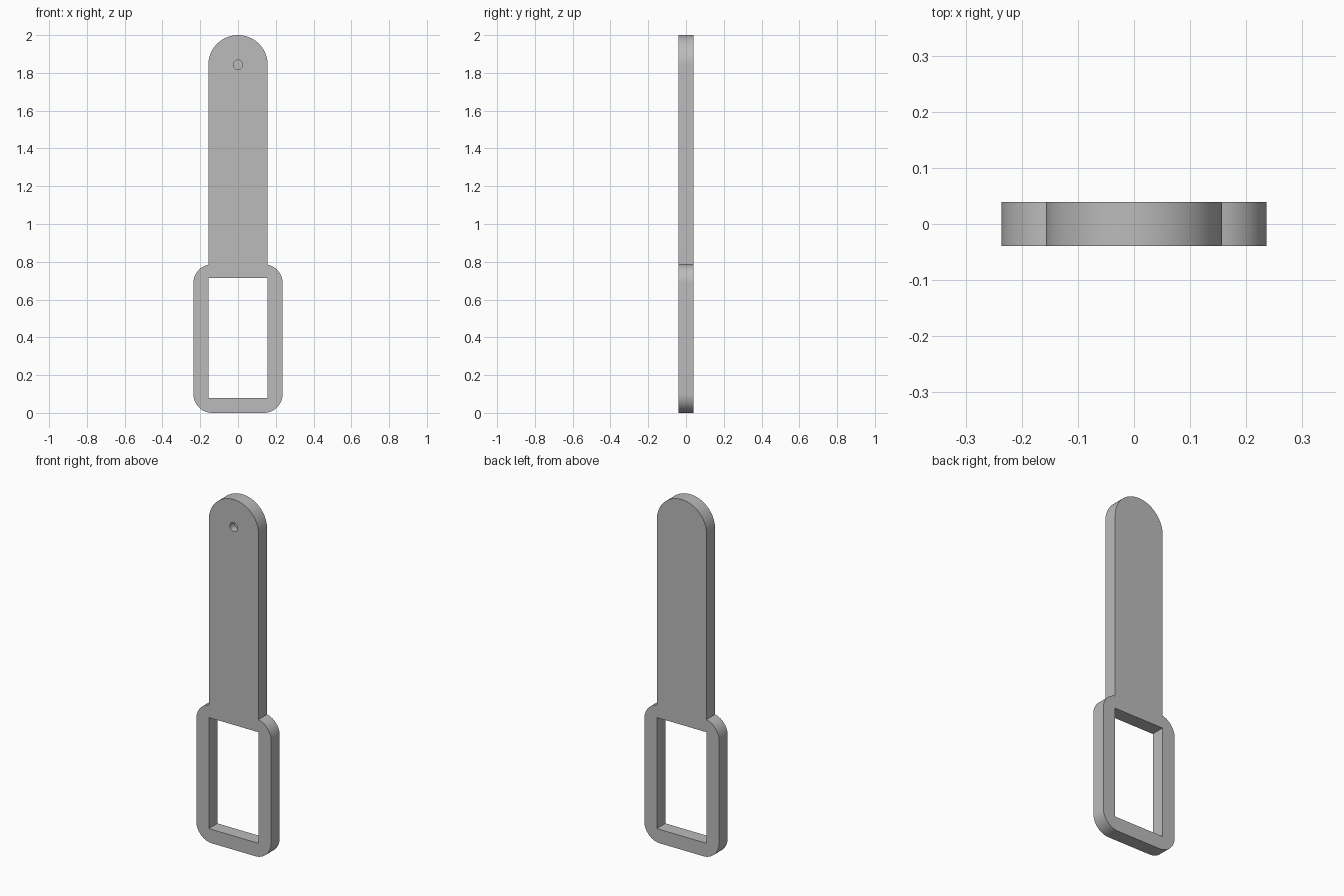
import bpy
import bmesh
from math import sin, cos, pi, sqrt, radians

if "Cube" in bpy.data.objects:
    bpy.data.objects.remove(bpy.data.objects["Cube"], do_unlink=True)

HALF_DEPTH = 0.039
STRAP_HALF, STRAP_TOP = 0.157, 2.0
FRAME_HALF, FRAME_TOP, CORNER = 0.236, 0.787, 0.1
OPEN_BOTTOM, OPEN_TOP = 0.079, 0.713
HOLE_RADIUS, HOLE_DEPTH = 0.025, 0.04

grey = bpy.data.materials.new("grey")
grey.use_nodes = True
colour = (0.5, 0.5, 0.5, 1)
grey.diffuse_color = colour
grey.node_tree.nodes["Principled BSDF"].inputs["Base Color"].default_value = colour


def arc(cx, cz, r, start, end, steps):
    """Points along an arc in the xz plane, angles in degrees."""
    angles = [radians(start + (end - start) * i / steps) for i in range(steps + 1)]
    return [(cx + r * cos(a), cz + r * sin(a)) for a in angles]


def slab(name, outline, y0, y1):
    """Extrude an xz outline from y0 to y1."""
    bm = bmesh.new()
    face = bm.faces.new([bm.verts.new((x, y0, z)) for x, z in outline])
    out = bmesh.ops.extrude_face_region(bm, geom=[face])
    verts = [v for v in out["geom"] if isinstance(v, bmesh.types.BMVert)]
    bmesh.ops.translate(bm, verts=verts, vec=(0, y1 - y0, 0))
    bmesh.ops.recalc_face_normals(bm, faces=bm.faces)
    mesh = bpy.data.meshes.new(name)
    bm.to_mesh(mesh)
    bm.free()
    mesh.materials.append(grey)
    obj = bpy.data.objects.new(name, mesh)
    bpy.context.collection.objects.link(obj)
    return obj


# Right half of the outline: rounded frame, then strap with a round end
inset = FRAME_HALF - CORNER
joint = FRAME_TOP - CORNER + sqrt(CORNER**2 - (STRAP_HALF - inset) ** 2)
half = arc(inset, CORNER, CORNER, -90, 0, 16)
half += [p for p in arc(inset, FRAME_TOP - CORNER, CORNER, 0, 90, 16) if p[0] > STRAP_HALF + 0.001]
half.append((STRAP_HALF, joint))
tip_z = STRAP_TOP - STRAP_HALF
half += arc(0, tip_z, STRAP_HALF, 0, 90, 32)[:-1]

# Mirror it into the full outline
outline = half + [(0, STRAP_TOP)] + [(-x, z) for x, z in reversed(half)]
body = slab("strap_with_frame", outline, -HALF_DEPTH, HALF_DEPTH)

# Rectangular opening and shallow round hole in the front
opening = slab("opening_cutter", [(-STRAP_HALF, OPEN_BOTTOM), (STRAP_HALF, OPEN_BOTTOM),
                                  (STRAP_HALF, OPEN_TOP), (-STRAP_HALF, OPEN_TOP)], -0.1, 0.1)
hole = slab("hole_cutter", arc(0, tip_z, HOLE_RADIUS, 0, 360, 32)[:-1],
            -0.1, -HALF_DEPTH + HOLE_DEPTH)

bpy.ops.object.select_all(action="DESELECT")
bpy.context.view_layer.objects.active = body
body.select_set(True)
for cutter in (opening, hole):
    cutter.hide_render = True
    mod = body.modifiers.new(cutter.name, "BOOLEAN")
    mod.operation = "DIFFERENCE"
    mod.solver = "EXACT"
    mod.object = cutter
    bpy.ops.object.modifier_apply(modifier=mod.name)
    bpy.data.objects.remove(cutter, do_unlink=True)

bpy.ops.object.shade_smooth_by_angle(angle=radians(30))
